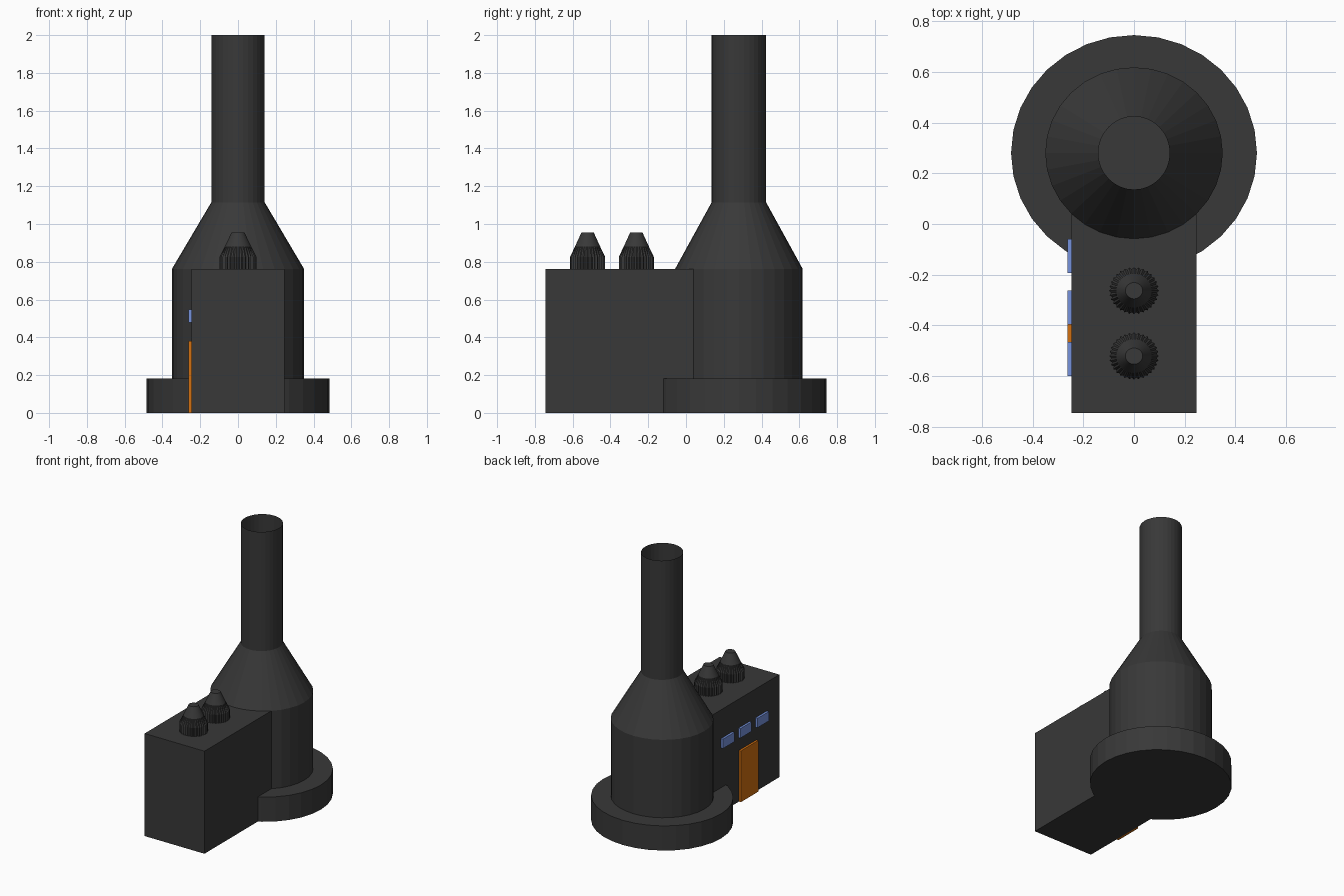
import bpy, bmesh
from math import sin, cos, pi

if "Cube" in bpy.data.objects:
    bpy.data.objects.remove(bpy.data.objects["Cube"])


def material(name, rgb):
    m = bpy.data.materials.new(name)
    m.diffuse_color = (*rgb, 1)
    m.use_nodes = True
    m.node_tree.nodes["Principled BSDF"].inputs["Base Color"].default_value = m.diffuse_color
    return m


DARK = material("dark_metal", (0.04, 0.04, 0.04))
ORANGE = material("orange", (0.65, 0.16, 0.005))
BLUE = material("blue", (0.18, 0.29, 0.72))


def finish(name, bm, mat):
    bmesh.ops.recalc_face_normals(bm, faces=bm.faces)
    mesh = bpy.data.meshes.new(name)
    bm.to_mesh(mesh)
    bm.free()
    mesh.materials.append(mat)
    ob = bpy.data.objects.new(name, mesh)
    bpy.context.collection.objects.link(ob)
    return ob


def lathe(name, rings, sides, cy, mat, cap_top):
    """Stack of elliptical rings (rx, ry, z, groove); groove pulls in every other vertex."""
    bm = bmesh.new()
    loops = []
    for rx, ry, z, groove in rings:
        loop = []
        for i in range(sides):
            a = 2 * pi * i / sides
            k = 1 - groove * (i % 2)
            loop.append(bm.verts.new((k * rx * sin(a), cy + k * ry * cos(a), z)))
        loops.append(loop)
    for lo, hi in zip(loops, loops[1:]):
        for i in range(sides):
            j = (i + 1) % sides
            bm.faces.new((lo[i], lo[j], hi[j], hi[i]))
    bm.faces.new(loops[0])
    if cap_top:
        bm.faces.new(loops[-1])
    return finish(name, bm, mat)


def box(name, x, y, z, mat):
    bm = bmesh.new()
    bmesh.ops.create_cube(bm, size=1)
    for v in bm.verts:
        v.co = [r[0] if c < 0 else r[1] for c, r in zip(v.co, (x, y, z))]
    return finish(name, bm, mat)


# Round tower: foot, drum, cone and open chimney
lathe("chimney_tower", [
    (0.485, 0.465, 0.0, 0), (0.485, 0.465, 0.183, 0),
    (0.35, 0.338, 0.183, 0), (0.35, 0.338, 0.762, 0),
    (0.141, 0.144, 1.115, 0), (0.141, 0.144, 2.0, 0),
], 32, 0.28, DARK, False)

# Side building
box("building", (-0.246, 0.246), (-0.745, 0.1), (0, 0.762), DARK)

# Ribbed roof vents
for n, cy in enumerate((-0.263, -0.521), 1):
    lathe(f"roof_vent_{n}", [
        (0.098, 0.093, 0.755, 0.08), (0.098, 0.093, 0.825, 0.08),
        (0.069, 0.066, 0.882, 0), (0.034, 0.032, 0.956, 0),
    ], 64, cy, DARK, True)

# Door and windows on the left wall
WALL = (-0.262, -0.24)
box("door", WALL, (-0.475, -0.27), (0, 0.38), ORANGE)
for n, y in enumerate((-0.06, -0.263, -0.466), 1):
    box(f"window_{n}", WALL, (y - 0.133, y), (0.478, 0.548), BLUE)
